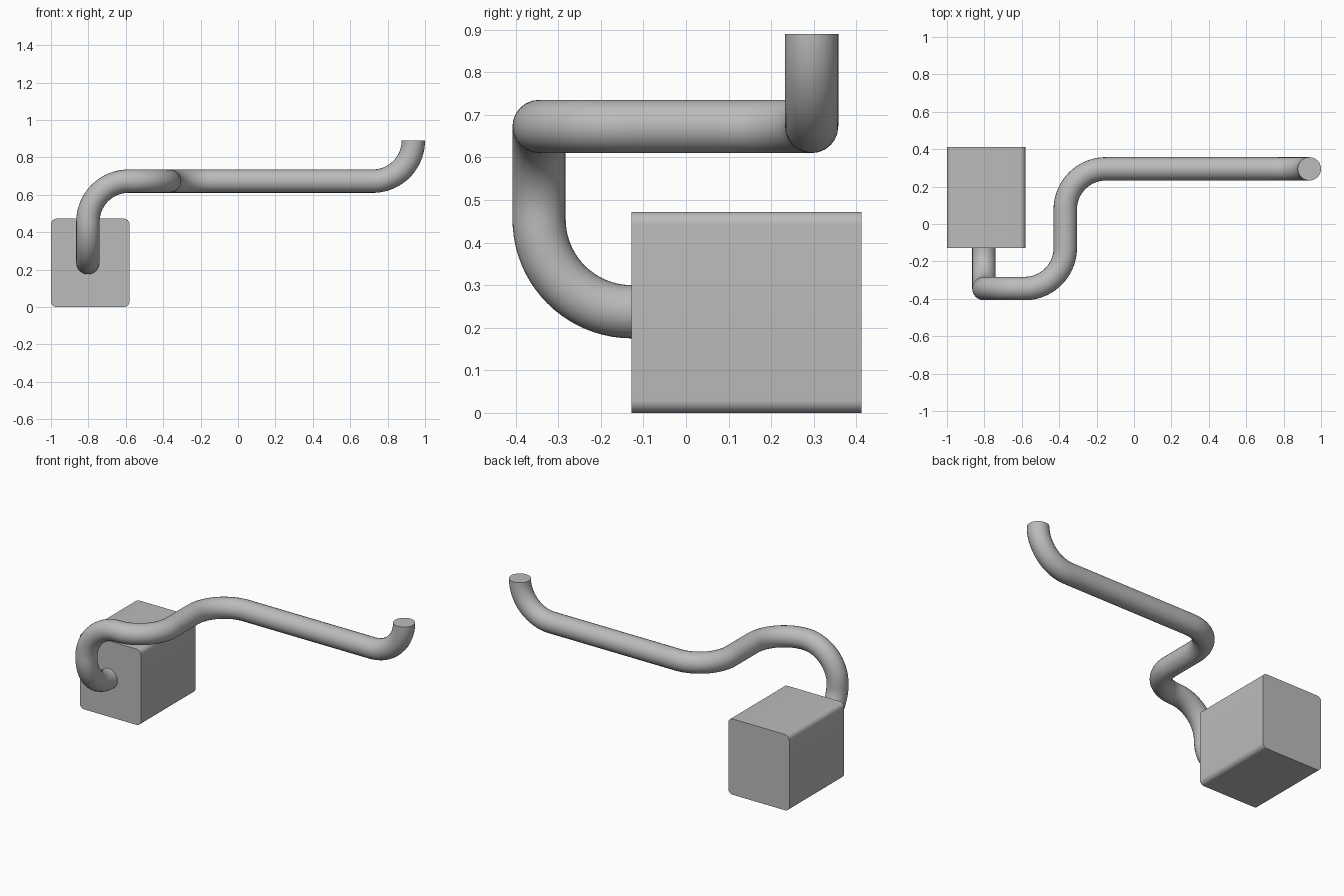
import bpy
import bmesh
from mathutils import Vector

if "Cube" in bpy.data.objects:
    bpy.data.objects.remove(bpy.data.objects["Cube"])

# One plain grey for everything
grey = bpy.data.materials.new("light_grey")
grey.use_nodes = True
colour = (0.5, 0.5, 0.5, 1)
grey.diffuse_color = colour
grey.node_tree.nodes["Principled BSDF"].inputs["Base Color"].default_value = colour


def activate(obj):
    bpy.ops.object.select_all(action='DESELECT')
    obj.select_set(True)
    bpy.context.view_layer.objects.active = obj


# Block, rounded only on the four edges that run front to back
x0, x1, y0, y1, height = -1.0, -0.58, -0.1275, 0.4125, 0.472
bm = bmesh.new()
bmesh.ops.create_cube(bm, size=1)
for v in bm.verts:
    v.co = ((x0 + x1) / 2 + v.co.x * (x1 - x0),
            (y0 + y1) / 2 + v.co.y * (y1 - y0),
            (v.co.z + 0.5) * height)
long_edges = [e for e in bm.edges if abs(e.verts[0].co.y - e.verts[1].co.y) > 0.1]
bmesh.ops.bevel(bm, geom=long_edges, offset=0.03, segments=8, profile=0.5, affect='EDGES')
mesh = bpy.data.meshes.new("block")
bm.to_mesh(mesh)
bm.free()
block = bpy.data.objects.new("block", mesh)
bpy.context.collection.objects.link(block)
mesh.materials.append(grey)
activate(block)
bpy.ops.object.shade_smooth_by_angle()

# Pipe: straight runs joined by quarter-circle bends of one radius
bend, pipe_radius = 0.2175, 0.0625
corners = [Vector(c) for c in (
    (-0.8025, -0.1275, 0.2375), (-0.8025, -0.345, 0.2375),
    (-0.8025, -0.345, 0.6725), (-0.3675, -0.345, 0.6725),
    (-0.3675, 0.295, 0.6725), (0.9375, 0.295, 0.6725),
    (0.9375, 0.295, 0.89))]

# Knots sit where each bend starts and ends; touching bends share a knot
knots = []
for before, corner, after in zip(corners, corners[1:], corners[2:]):
    d_in = (corner - before).normalized()
    d_out = (after - corner).normalized()
    for point, direction in ((corner - d_in * bend, d_in), (corner + d_out * bend, d_out)):
        if not knots or (point - knots[-1][0]).length > 0.001:
            knots.append((point, direction))

curve = bpy.data.curves.new("pipe", 'CURVE')
curve.dimensions = '3D'
curve.resolution_u = 20
curve.bevel_depth = pipe_radius
curve.bevel_resolution = 10
curve.use_fill_caps = True
spline = curve.splines.new('BEZIER')
spline.bezier_points.add(len(knots) - 1)


def handle_length(i, j):
    if not 0 <= j < len(knots):
        return 0.1
    straight = knots[i][1].dot(knots[j][1]) > 0.9
    return (knots[i][0] - knots[j][0]).length / 3 if straight else bend * 0.5523


for i, (point, direction) in enumerate(knots):
    p = spline.bezier_points[i]
    p.handle_left_type = p.handle_right_type = 'FREE'
    p.co = point
    p.handle_left = point - direction * handle_length(i, i - 1)
    p.handle_right = point + direction * handle_length(i, i + 1)

curve.materials.append(grey)
pipe = bpy.data.objects.new("pipe", curve)
bpy.context.collection.objects.link(pipe)
activate(pipe)
bpy.ops.object.convert(target='MESH')
bpy.ops.object.shade_smooth_by_angle()
